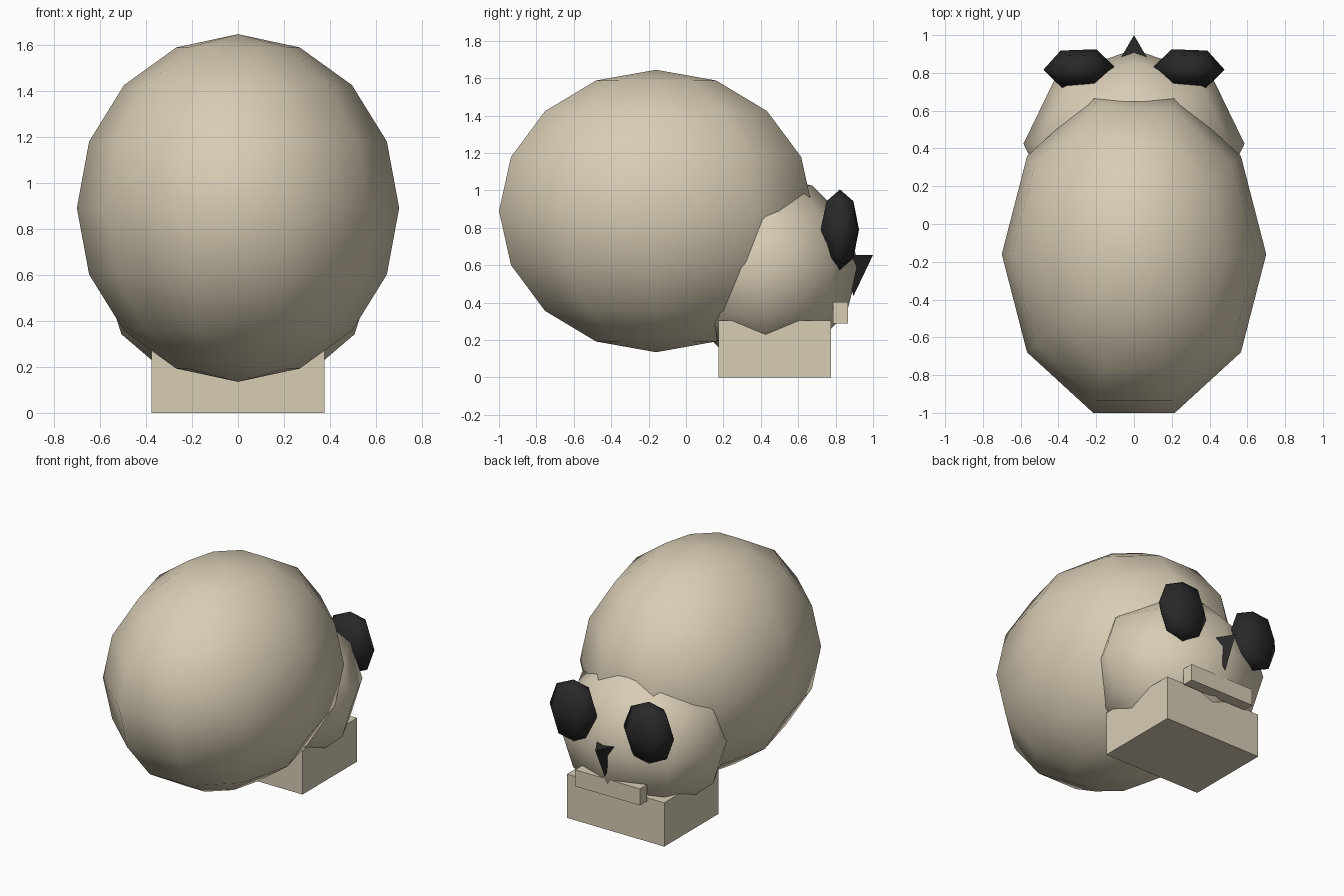
import bpy, bmesh, math
from mathutils import Matrix, Vector

cube = bpy.data.objects.get("Cube")
if cube:
    bpy.data.objects.remove(cube, do_unlink=True)


def make_material(name, rgb):
    mat = bpy.data.materials.new(name)
    mat.use_nodes = True
    colour = (*rgb, 1.0)
    mat.diffuse_color = colour
    bsdf = next(n for n in mat.node_tree.nodes if n.type == "BSDF_PRINCIPLED")
    bsdf.inputs["Base Color"].default_value = colour
    return mat


bone = make_material("bone", (0.69, 0.61, 0.46))
black = make_material("socket_black", (0.022, 0.022, 0.023))


def finish(bm, name, mat, smooth=False):
    bmesh.ops.recalc_face_normals(bm, faces=bm.faces)
    mesh = bpy.data.meshes.new(name)
    for face in bm.faces:
        face.smooth = smooth
    bm.to_mesh(mesh)
    bm.free()
    mesh.materials.append(mat)
    obj = bpy.data.objects.new(name, mesh)
    bpy.context.collection.objects.link(obj)
    return obj


def ellipsoid(name, centre, radii, segments, rings, mat, turn=0.0):
    """Low-poly smooth ellipsoid with a vertex column on the x axis."""
    bm = bmesh.new()
    bmesh.ops.create_uvsphere(bm, u_segments=segments, v_segments=rings, radius=1)
    shape = (Matrix.Translation(centre)
             @ Matrix.Rotation(math.radians(turn), 4, "Z")
             @ Matrix.Diagonal((*radii, 1))
             @ Matrix.Rotation(math.pi / 2, 4, "Z"))
    bm.transform(shape)
    return finish(bm, name, mat, smooth=True)


def box(name, low, high, mat):
    low, high = Vector(low), Vector(high)
    bm = bmesh.new()
    bmesh.ops.create_cube(bm, size=1)
    bm.transform(Matrix.Translation((low + high) / 2)
                 @ Matrix.Diagonal((*(high - low), 1)))
    return finish(bm, name, mat)


# Braincase and face
ellipsoid("cranium", (0, -0.16, 0.89), (0.70, 0.883, 0.755), 10, 8, bone)
ellipsoid("face", (0, 0.425, 0.592), (0.585, 0.5, 0.5), 8, 6, bone)

# Jaw block and upper teeth bar
box("jaw", (-0.375, 0.175, 0), (0.375, 0.775, 0.305), bone)
box("upper_teeth", (-0.25, 0.787, 0.288), (0.25, 0.865, 0.403), bone)

# Eye sockets
for side, label in ((1, "left"), (-1, "right")):
    ellipsoid(label + "_eye_socket", (side * 0.29, 0.823, 0.79),
              (0.19, 0.114, 0.215), 6, 4, black, turn=-2 * side)

# Nose opening: three-sided cone pointing down
bm = bmesh.new()
bmesh.ops.create_cone(bm, cap_ends=True, segments=3, radius1=0,
                      radius2=0.105, depth=0.22)
bmesh.ops.remove_doubles(bm, verts=bm.verts, dist=0.0001)
bm.transform(Matrix.Translation((0, 0.895, 0.545)))
finish(bm, "nose_opening", black)
